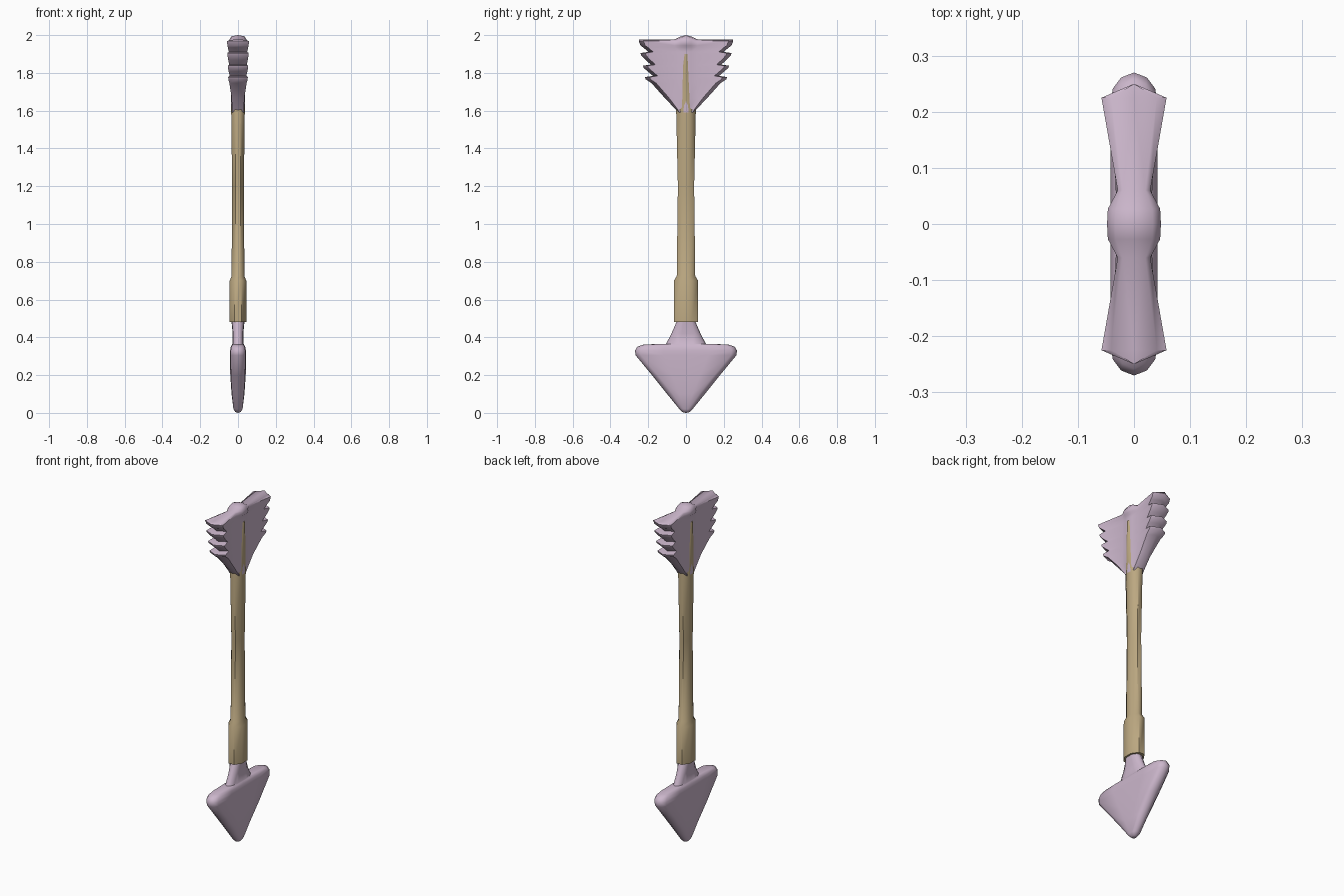
import bpy, bmesh, math

cube = bpy.data.objects.get("Cube")
if cube:
    bpy.data.objects.remove(cube, do_unlink=True)


def material(name, rgb):
    m = bpy.data.materials.new(name)
    m.use_nodes = True
    m.diffuse_color = (*rgb, 1)
    m.node_tree.nodes["Principled BSDF"].inputs["Base Color"].default_value = (*rgb, 1)
    return m


LILAC = material("pale lilac", (0.60, 0.47, 0.60))
WOOD = material("tan wood", (0.50, 0.39, 0.22))


def finish(bm, name, mat, angle, mirror=False):
    bmesh.ops.remove_doubles(bm, verts=bm.verts, dist=0.0005)
    mesh = bpy.data.meshes.new(name)
    bm.to_mesh(mesh)
    bm.free()
    obj = bpy.data.objects.new(name, mesh)
    bpy.context.collection.objects.link(obj)
    mesh.materials.append(mat)
    bpy.ops.object.select_all(action='DESELECT')
    obj.select_set(True)
    bpy.context.view_layer.objects.active = obj
    bpy.ops.object.shade_smooth_by_angle(angle=math.radians(angle))
    if mirror:
        mod = obj.modifiers.new("Mirror", 'MIRROR')
        mod.use_axis = (True, True, False)
        mod.merge_threshold = 0.0005
    return obj


def loft(bm, rows, closed=False):
    """Skin successive rows of points with quads."""
    grid = [[bm.verts.new(p) for p in row] for row in rows]
    n = len(rows[0])
    for low, high in zip(grid, grid[1:]):
        for j in range(n if closed else n - 1):
            k = (j + 1) % n
            bm.faces.new((low[j], low[k], high[k], high[j]))
    return grid


# Shaft with thicker collar; its tip shows through the fletching
def octagon(z, rx, ry):
    r = 1 / math.cos(math.pi / 8)
    angles = [math.pi / 8 + k * math.pi / 4 for k in range(8)]
    return [(rx * r * math.cos(a), ry * r * math.sin(a), z) for a in angles]


shaft_profile = [(0.48, 0.044, 0.064), (0.70, 0.044, 0.064), (0.725, 0.034, 0.049),
                 (1.2, 0.031, 0.043), (1.6, 0.036, 0.052), (1.9, 0.042, 0.014)]
bm = bmesh.new()
rings = loft(bm, [octagon(*p) for p in shaft_profile], closed=True)
bm.faces.new(rings[0][::-1])
bm.faces.new(rings[-1])
finish(bm, "shaft", WOOD, 50)

# Arrowhead: one quarter, mirrored; rows of height, half span, half thickness
head_profile = [(0, 0.004, 0), (0.004, 0.018, 0.014), (0.02, 0.035, 0.024),
                (0.1, 0.1, 0.034), (0.2, 0.18, 0.041), (0.305, 0.267, 0.042),
                (0.33, 0.27, 0.042), (0.35, 0.258, 0.038), (0.362, 0.225, 0.032),
                (0.366, 0.105, 0.028), (0.42, 0.077, 0.028), (0.5, 0.042, 0.036)]
bm = bmesh.new()
rows = []
for z, e, t in head_profile:
    edge = max(e - 0.03, e * 0.6)
    rows.append([(t, 0, z), (t, edge * 0.5, z), (t * 0.92, edge, z),
                 (t * 0.55, edge + (e - edge) * 0.7, z), (0, e, z)])
loft(bm, rows)
finish(bm, "arrowhead", LILAC, 50, mirror=True)


# Fletching: one quarter, mirrored, thickening towards barbed edges
def feather_row(z, e, core=0.037, scale=1.0, rise=0.0):
    def thick(y):
        return max(0.032, 0.028 + 0.03 * (y - 0.06) / 0.165)
    edge = max(e - 0.025, e * 0.8)
    a, b = min(0.027, e * 0.3), min(0.06, e * 0.55)
    return [(core * scale, 0, z + rise), (core * 0.97 * scale, a, z + rise * 0.7),
            (0.029 * scale, b, z), (thick(edge) * scale, edge, z), (0, e, z)]


rows = [feather_row(1.59, 0.042), feather_row(1.61, 0.058),
        feather_row(1.67, 0.115), feather_row(1.746, 0.183)]
tips = [(1.778, 0.217), (1.838, 0.228), (1.905, 0.241)]
for z, e in tips:
    rows += [feather_row(z - 0.012, e - 0.004), feather_row(z, e),
             feather_row(z + 0.006, e - 0.042), feather_row(z + 0.03, e - 0.014)]
rows += [feather_row(1.945, 0.241, 0.045), feather_row(1.968, 0.25, 0.048, 1, 0.004),
         feather_row(1.974, 0.25, 0.048, 0.7, 0.02), feather_row(1.978, 0.25, 0.048, 0, 0.022)]
bm = bmesh.new()
loft(bm, rows)
finish(bm, "fletching", LILAC, 45, mirror=True)
